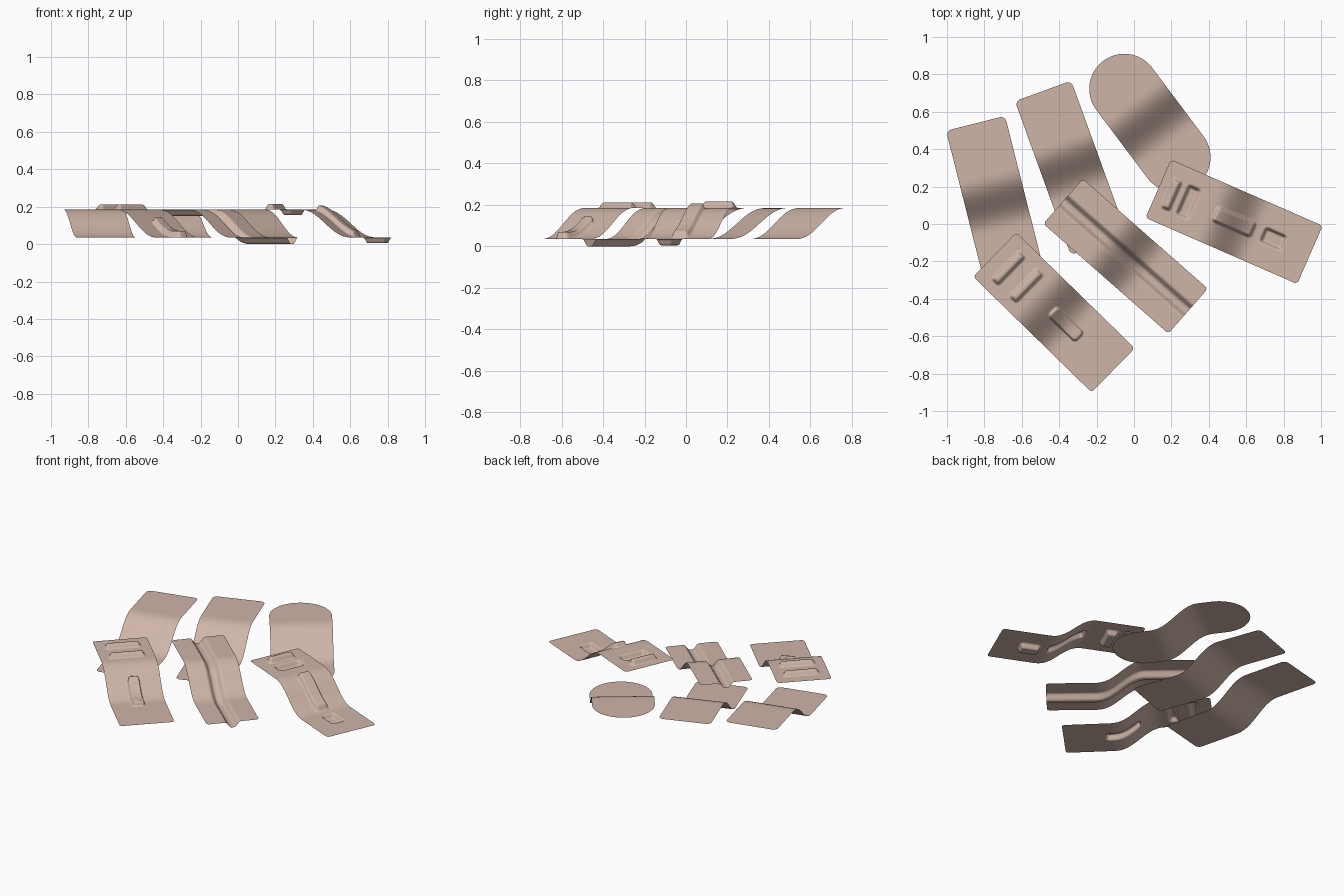
import bpy, math

if "Cube" in bpy.data.objects:
    bpy.data.objects.remove(bpy.data.objects["Cube"])

LOW, HIGH, BEND = 0.035, 0.185, 0.33


def ease(t):
    t = max(0.0, min(1.0, t))
    return t * t * t * (t * (6 * t - 15) + 10)


def bump(u, v, cu, cv, hu, hv, h, soft):
    # rounded-rectangle emboss: full height inside, easing to zero at its rim
    r = 0.025
    dx, dy = abs(u - cu) - hu + r, abs(v - cv) - hv + r
    d = math.hypot(max(dx, 0), max(dy, 0)) + min(max(dx, dy), 0) - r
    return h * ease(-d / soft)


def strip(name, cx, cy, dx, dy, length, width, radius, nu, nv, relief=()):
    # S-bent sheet, high end first, running along (dx, dy)
    k = math.hypot(dx, dy)
    dx, dy = dx / k, dy / k
    verts, faces = [], []
    for i in range(nu + 1):
        u = length / 2 * math.sin(math.pi / 2 * (2 * i / nu - 1))
        e = max(0.0, abs(u) - (length / 2 - radius))
        w = width / 2 - radius + math.sqrt(max(radius ** 2 - e * e, 1e-7))
        base = HIGH + (LOW - HIGH) * ease(u / BEND + 0.5)
        for j in range(nv + 1):
            v = w * (2 * j / nv - 1)
            z = base + sum(bump(u, v, *b) for b in relief)
            verts.append((cx + u * dx - v * dy, cy + u * dy + v * dx, z))
    for i in range(nu):
        for j in range(nv):
            a = i * (nv + 1) + j
            faces.append((a, a + nv + 1, a + nv + 2, a + 1))
    me = bpy.data.meshes.new(name)
    me.from_pydata(verts, [], faces)
    me.polygons.foreach_set("use_smooth", [True] * len(faces))
    ob = bpy.data.objects.new(name, me)
    bpy.context.collection.objects.link(ob)
    ob.color = skin.diffuse_color
    me.materials.append(skin)
    return ob


skin = bpy.data.materials.new("skin_tone")
skin.diffuse_color = (0.62, 0.46, 0.39, 1)

# plain strips at the back
strip("plain_strip_left", -0.74, 0.114, 0.245, -0.97, 0.875, 0.325, 0.03, 100, 12)
strip("plain_strip_middle", -0.337, 0.30, 0.341, -0.94, 0.875, 0.32, 0.03, 100, 12)
strip("round_ended_strip", 0.085, 0.54, 0.6, -0.8, 0.83, 0.374, 0.186, 120, 16)

# strip with two cross ribs and one lengthwise rib
strip("ribbed_strip_left", -0.428, -0.473, 0.717, -0.70, 0.885, 0.33, 0.02, 220, 70, [
    (-0.34, 0, 0.035, 0.115, 0.026, 0.03),
    (-0.206, 0, 0.035, 0.115, 0.026, 0.03),
    (0.09, 0, 0.105, 0.04, 0.034, 0.012)])

# strip with a groove along its whole length
strip("grooved_strip", -0.045, -0.172, 0.751, -0.66, 0.89, 0.32, 0.02, 160, 70, [
    (0, 0, 2, 0.05, -LOW, 0.045)])

# strip with alternating raised ribs and pressed pockets
strip("ribbed_strip_right", 0.535, 0.012, 0.917, -0.40, 0.885, 0.34, 0.02, 220, 70, [
    (-0.365, 0, 0.035, 0.095, 0.03, 0.03),
    (-0.265, 0, 0.045, 0.095, -0.03, 0.03),
    (0.0, 0, 0.12, 0.05, 0.03, 0.022),
    (0.23, 0, 0.07, 0.05, -0.03, 0.025)])

for m in bpy.data.materials:
    if m.users and not m.is_grease_pencil:
        m.use_nodes = True
        m.node_tree.nodes["Principled BSDF"].inputs["Base Color"].default_value = m.diffuse_color
